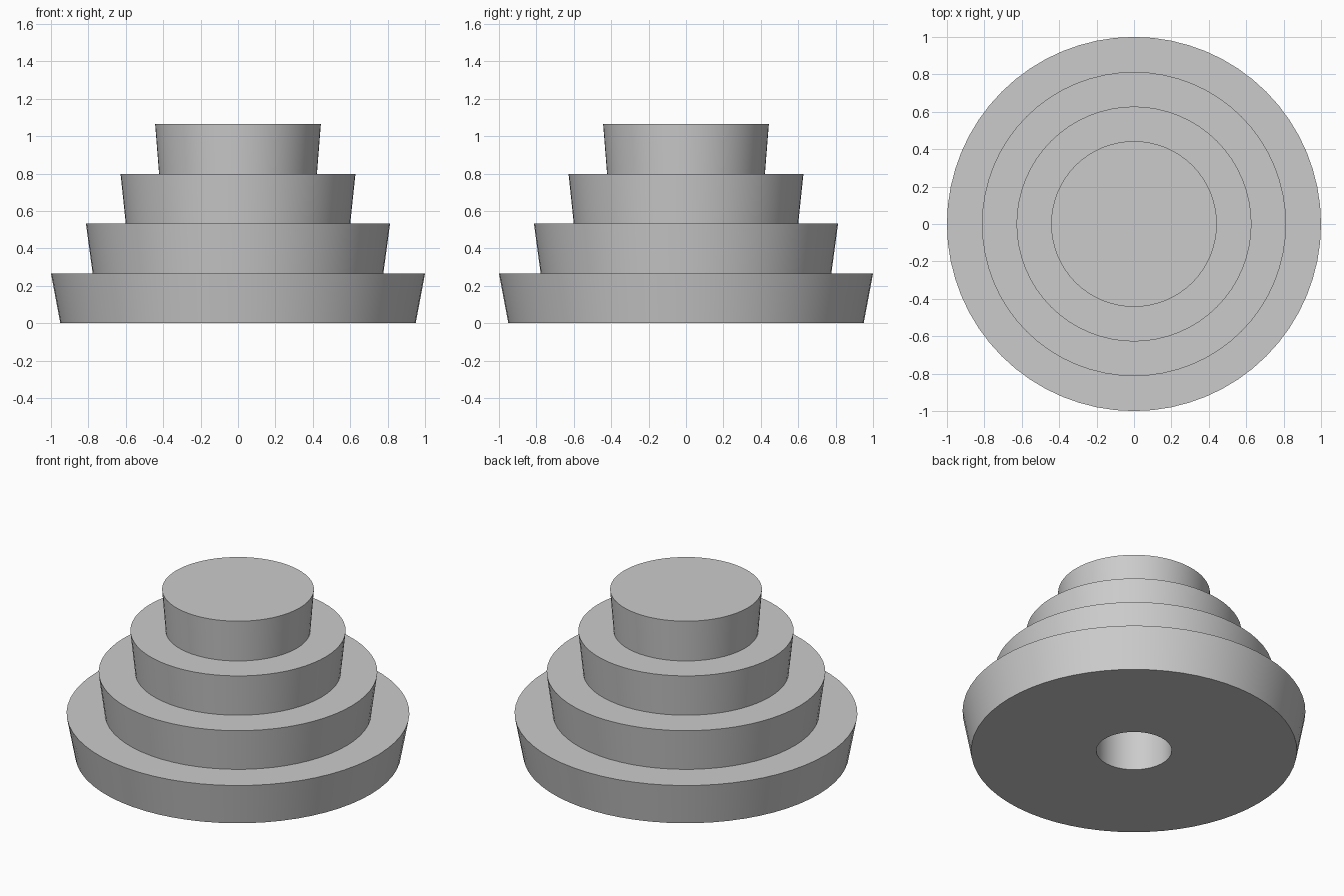
import bpy
import bmesh
import math

cube = bpy.data.objects.get("Cube")
if cube:
    bpy.data.objects.remove(cube, do_unlink=True)

SIDES = 64
TIER_HEIGHT = 0.266
TIERS = [(0.95, 1.0), (0.777, 0.813), (0.60, 0.628), (0.422, 0.443)]  # bottom, top radius
BORE_RADIUS, BORE_DEPTH = 0.22, 0.8

grey = bpy.data.materials.new("plain grey")
grey.use_nodes = True
colour = (0.6, 0.6, 0.6, 1)
grey.diffuse_color = colour
grey.node_tree.nodes["Principled BSDF"].inputs["Base Color"].default_value = colour

# Half profile: blind bore from below, then flared tiers up to the flat top
profile = [(0, BORE_DEPTH), (BORE_RADIUS, BORE_DEPTH), (BORE_RADIUS, 0)]
for i, (bottom, top) in enumerate(TIERS):
    profile += [(bottom, i * TIER_HEIGHT), (top, (i + 1) * TIER_HEIGHT)]
profile.append((0, len(TIERS) * TIER_HEIGHT))

# Turn the profile around the vertical axis
bm = bmesh.new()
verts = [bm.verts.new((r, 0, z)) for r, z in profile]
edges = [bm.edges.new(pair) for pair in zip(verts, verts[1:])]
bmesh.ops.spin(bm, geom=verts + edges, cent=(0, 0, 0), axis=(0, 0, 1),
               angle=math.tau, steps=SIDES)
bmesh.ops.remove_doubles(bm, verts=bm.verts[:], dist=0.0001)
bmesh.ops.recalc_face_normals(bm, faces=bm.faces[:])

mesh = bpy.data.meshes.new("stepped_cone")
bm.to_mesh(mesh)
bm.free()
mesh.materials.append(grey)
body = bpy.data.objects.new("stepped_cone", mesh)
bpy.context.collection.objects.link(body)

# Smooth walls with crisp rims
bpy.ops.object.select_all(action="DESELECT")
body.select_set(True)
bpy.context.view_layer.objects.active = body
bpy.ops.object.shade_smooth_by_angle(angle=math.radians(30))
